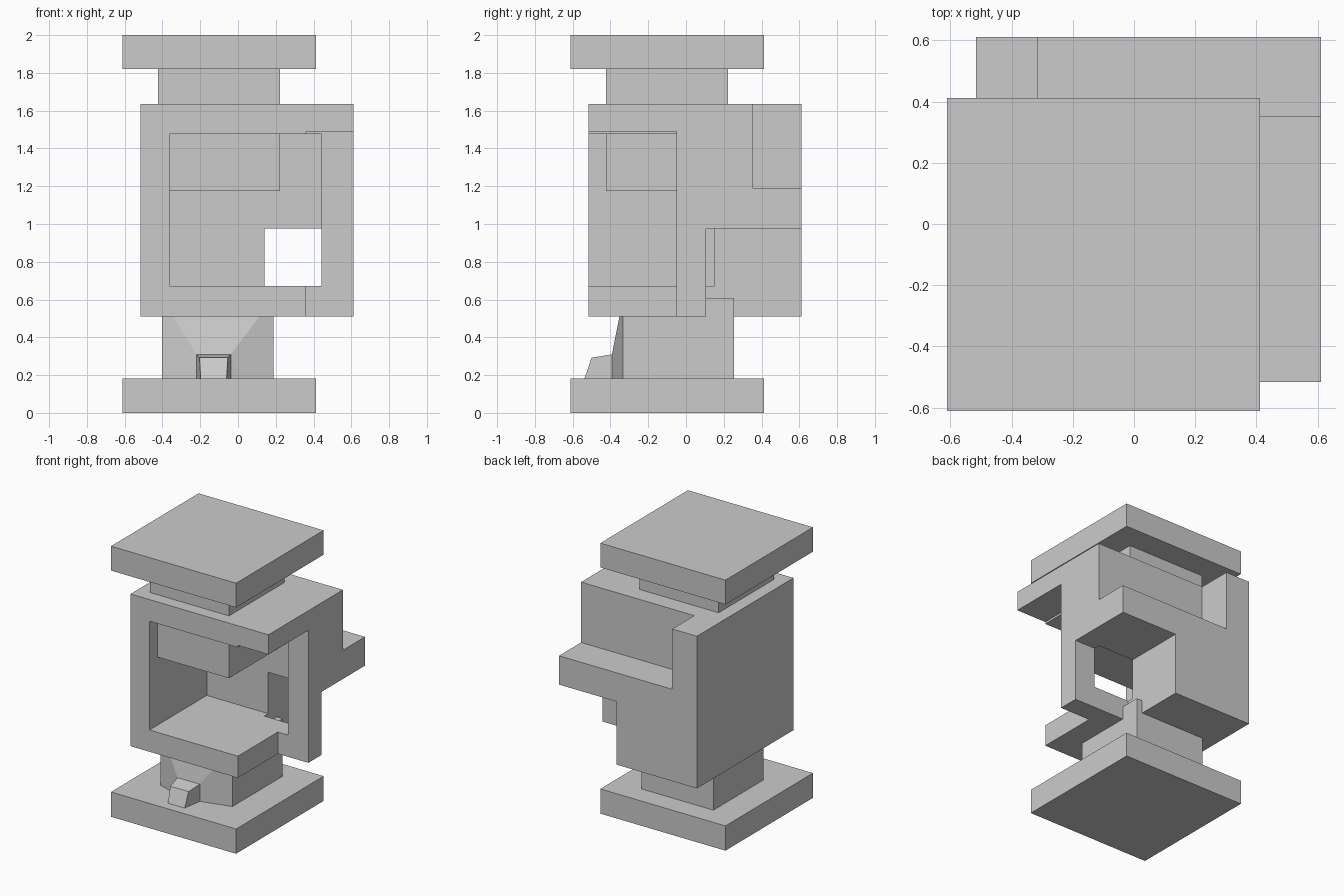
import bpy
import bmesh

if "Cube" in bpy.data.objects:
    bpy.data.objects.remove(bpy.data.objects["Cube"])


def mesh_object(name, verts, faces):
    mesh = bpy.data.meshes.new(name)
    mesh.from_pydata(verts, [], faces)
    bm = bmesh.new()
    bm.from_mesh(mesh)
    bmesh.ops.recalc_face_normals(bm, faces=bm.faces)
    bm.to_mesh(mesh)
    bm.free()
    obj = bpy.data.objects.new(name, mesh)
    bpy.context.collection.objects.link(obj)
    return obj


def loft(name, bottom, top):
    """Solid between two rings of equal length."""
    n = len(bottom)
    faces = [tuple(range(n)), tuple(range(n, 2 * n))]
    faces += [(i, (i + 1) % n, n + (i + 1) % n, n + i) for i in range(n)]
    return mesh_object(name, bottom + top, faces)


def box(name, x, y, z):
    ring = [(x[0], y[0]), (x[1], y[0]), (x[1], y[1]), (x[0], y[1])]
    return loft(name, [(*p, z[0]) for p in ring], [(*p, z[1]) for p in ring])


def carve(obj, x, y, z):
    cutter = box("cutter", x, y, z)
    cutter.hide_render = True
    mod = obj.modifiers.new("carve", 'BOOLEAN')
    mod.operation = 'DIFFERENCE'
    mod.solver = 'EXACT'
    mod.object = cutter
    bpy.context.view_layer.objects.active = obj
    bpy.ops.object.modifier_apply(modifier=mod.name)
    bpy.data.objects.remove(cutter, do_unlink=True)


# Matching square plates at bottom and top
PLATE = (-0.611, 0.412)
box("base_plate", PLATE, PLATE, (0, 0.183))
box("top_plate", PLATE, PLATE, (1.82, 2.0))

# Upper column, hanging down into the hollow body
NECK = (-0.423, 0.223)
box("upper_column", NECK, NECK, (1.175, 1.83))

# Main body with its openings
SIDE = (-0.517, 0.611)
body = box("body", SIDE, SIDE, (0.511, 1.636))
carve(body, (-0.362, 0.442), (-0.7, 0.152), (0.672, 1.476))   # front cavity
carve(body, (0.361, 0.8), (-0.7, -0.05), (0.4, 1.491))        # front right corner
carve(body, (0.14, 0.8), (0.105, 0.8), (0.4, 0.977))          # lower back corner
carve(body, (-0.315, 0.8), (0.353, 0.8), (1.19, 1.8))         # upper back ledge

# Lower column: box with a faceted front that slopes back to the top
L, R, F, B = -0.402, 0.188, -0.333, 0.254
Z0, ZK, Z1 = 0.175, 0.31, 0.609
K0, K1, KY = -0.22, -0.038, -0.392
mesh_object("lower_column", [
    (L, F, Z0), (K0, KY, Z0), (K1, KY, Z0), (R, F, Z0), (R, B, Z0), (L, B, Z0),
    (L, F, Z1), (R, F, Z1), (R, B, Z1), (L, B, Z1), (K0, KY, ZK), (K1, KY, ZK),
], [(0, 1, 2, 3, 4, 5), (6, 7, 8, 9), (10, 11, 7, 6), (1, 2, 11, 10),
    (0, 1, 10, 6), (2, 3, 7, 11), (3, 4, 8, 7), (4, 5, 9, 8), (5, 0, 6, 9)])

# Small tapered toe in front of the lower column
loft("toe",
     [(K0, KY, Z0), (-0.197, -0.54, Z0), (-0.061, -0.54, Z0), (K1, KY, Z0)],
     [(K0, KY, ZK), (-0.204, -0.50, 0.292), (-0.054, -0.50, 0.292), (K1, KY, ZK)])
